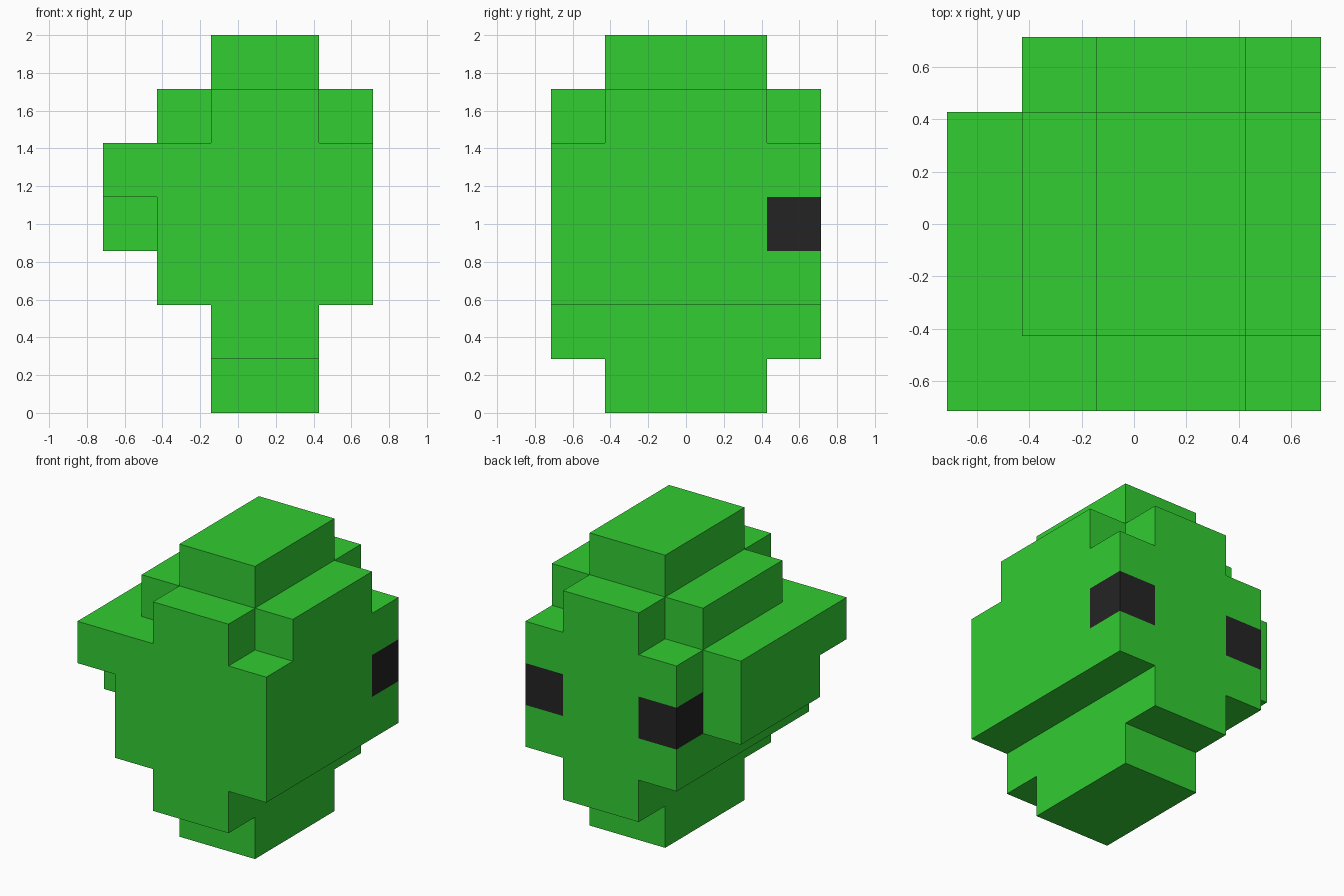
import bpy, bmesh
from itertools import product
from mathutils import Vector

cube = bpy.data.objects.get("Cube")
if cube:
    bpy.data.objects.remove(cube, do_unlink=True)

U = 2 / 7                              # edge of one block
ORIGIN = Vector((-2.5, -2.5, 0))       # grid corner, in blocks


def srgb(*rgb):
    return tuple(((c / 255 + 0.055) / 1.055) ** 2.4 for c in rgb) + (1.0,)


def make_material(name, colour):
    m = bpy.data.materials.new(name)
    m.use_nodes = True
    m.diffuse_color = colour
    node = next(n for n in m.node_tree.nodes if n.type == "BSDF_PRINCIPLED")
    node.inputs["Base Color"].default_value = colour
    return m


def box(x0, x1, y0, y1, z0, z1):
    """Block cells in a half-open range along each axis."""
    return set(product(range(x0, x1), range(y0, y1), range(z0, z1)))


# Parts of the body, in block units
foot = box(2, 4, 1, 4, 0, 1)
stem = box(2, 4, 0, 5, 1, 2)
torso = box(1, 5, 0, 5, 2, 5)
shoulders = box(2, 4, 0, 5, 5, 6) | box(1, 5, 1, 4, 5, 6)
crown = box(2, 4, 1, 4, 6, 7)
side_fin = box(0, 1, 0, 4, 4, 5) | box(0, 1, 1, 4, 3, 4)
eyes = {(1, 4, 3), (4, 4, 3)}
cells = foot | stem | torso | shoulders | crown | side_fin

# Keep only the outer block faces, so the parts join into one closed skin
bm = bmesh.new()
for cell in sorted(cells):
    centre = Vector(cell) + Vector((0.5, 0.5, 0.5)) + ORIGIN
    for axis, sign in product(range(3), (-1, 1)):
        n = Vector((0, 0, 0))
        n[axis] = sign
        if tuple(int(c + d) for c, d in zip(cell, n)) in cells:
            continue
        a = Vector((0, 0, 0))
        a[(axis + 1) % 3] = 1
        b = n.cross(a)
        corners = [(centre + (n + a * i + b * j) / 2) * U
                   for i, j in ((-1, -1), (1, -1), (1, 1), (-1, 1))]
        face = bm.faces.new([bm.verts.new(p) for p in corners])
        face.material_index = int(cell in eyes)

# Weld the skin and merge flat areas, keeping the eyes as their own faces
bmesh.ops.remove_doubles(bm, verts=bm.verts, dist=0.001)
bmesh.ops.dissolve_limit(bm, angle_limit=0.02, verts=bm.verts, edges=bm.edges,
                         delimit={"MATERIAL"})
bmesh.ops.recalc_face_normals(bm, faces=bm.faces)

mesh = bpy.data.meshes.new("blocky_body")
bm.to_mesh(mesh)
bm.free()
mesh.materials.append(make_material("leaf green", srgb(50, 205, 50)))
mesh.materials.append(make_material("eye black", srgb(36, 36, 36)))
body = bpy.data.objects.new("blocky_body", mesh)
bpy.context.collection.objects.link(body)
